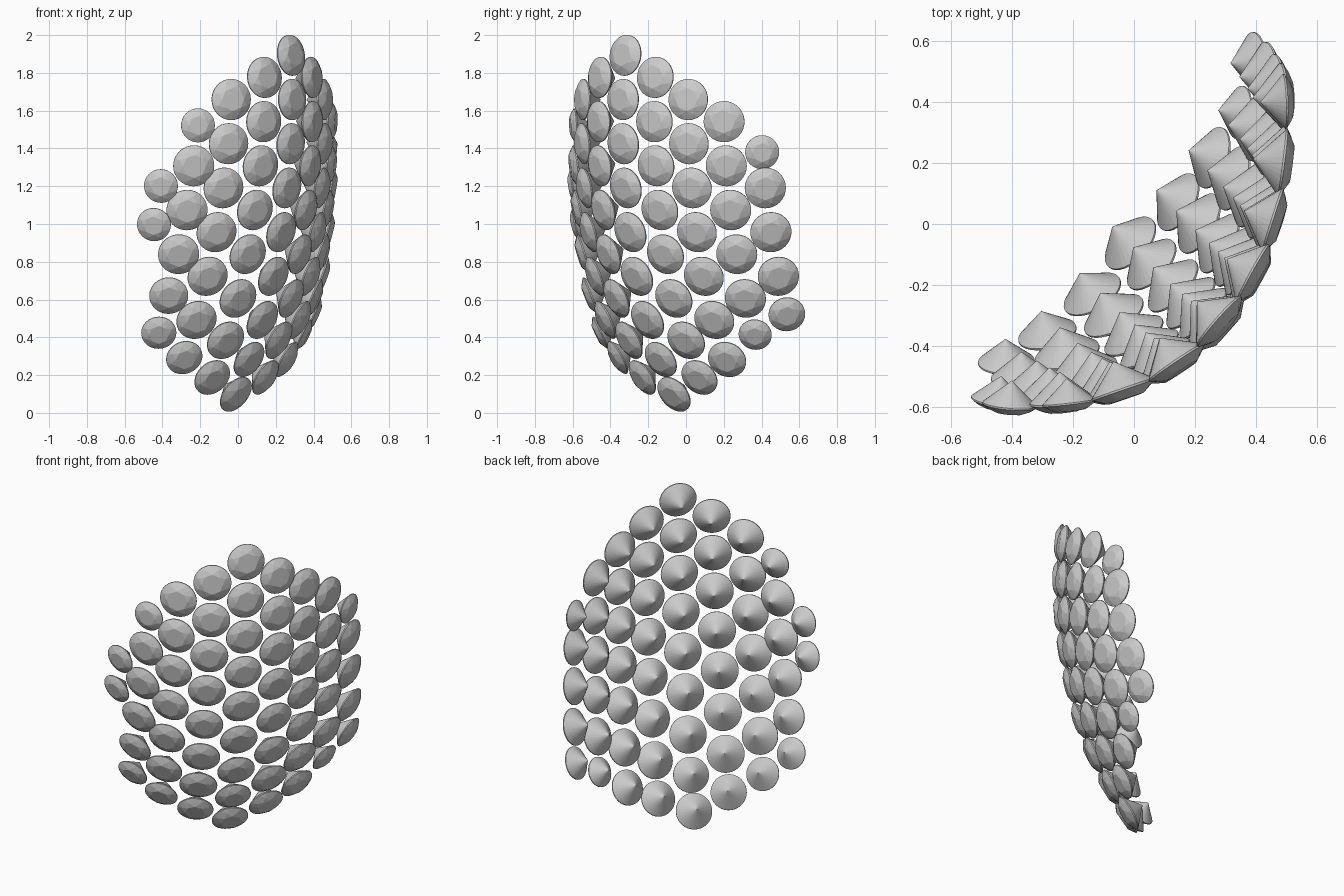
import bpy, bmesh, math
from mathutils import Vector, Matrix

if "Cube" in bpy.data.objects:
    bpy.data.objects.remove(bpy.data.objects["Cube"])

U = Vector((1, -1, 0)).normalized()   # outward direction of the curved patch
V = Vector((1, 1, 0)).normalized()    # sideways direction along the patch


def ring(n, r, z, phase=0.0):
    return [(r * math.cos(2 * math.pi * (i + phase) / n),
             r * math.sin(2 * math.pi * (i + phase) / n), z) for i in range(n)]


# One brilliant-cut stone of radius 1: table, crown facets, girdle, pointed pavilion
def gem_mesh():
    bm = bmesh.new()
    pts = (ring(8, 0.56, 0.29) + ring(8, 0.79, 0.18, 0.5)
           + ring(32, 1.0, 0.03) + ring(32, 1.0, -0.03) + [(0, 0, -0.90)])
    for p in pts:
        bm.verts.new(p)
    bmesh.ops.convex_hull(bm, input=bm.verts[:])
    bmesh.ops.dissolve_limit(bm, angle_limit=0.01, verts=bm.verts[:], edges=bm.edges[:])
    bmesh.ops.recalc_face_normals(bm, faces=bm.faces[:])
    me = bpy.data.meshes.new("gem")
    bm.to_mesh(me)
    bm.free()
    return me


# Columns: index -> (sideways position, first half-row, last half-row)
columns = {4: (-0.73, 6, 8), 3: (-0.602, 3, 13), 2: (-0.445, 2, 14), 1: (-0.252, 1, 15),
           0: (-0.048, 0, 16), -1: (0.155, 1, 15), -2: (0.335, 2, 14),
           -3: (0.50, 3, 13), -4: (0.65, 4, 12)}
# Smaller border stones: (column, half-row) -> (radius, height shift)
border = {(3, 3): (0.09, -0.02), (3, 11): (0.103, 0.015), (3, 13): (0.093, 0.04),
          (4, 6): (0.09, 0.01), (4, 8): (0.09, 0.04), (-4, 4): (0.09, -0.045),
          (-4, 12): (0.097, 0.03), (-3, 13): (0.088, 0.03), (2, 14): (0.098, 0.01),
          (0, 16): (0.106, 0.0)}

mesh = gem_mesh()
for k, (v0, first, last) in columns.items():
    for n in range(first, last + 1, 2):
        r, dz = border.get((k, n), (0.109 if n < 14 else 0.104, 0.0))
        z = 1.893 - 0.117 * n + 0.0031 * max(0, n - 11) ** 2 + dz
        # position on the doubly curved patch
        v = v0 + (0.02 + 0.013 * k) * (max(z, 0.65) - 0.9)
        w = v + 0.085
        bend = (0.62 + 0.1 * z) * (0.93 if w > 0.1 else 0.97)
        bulge = 0.02 * math.exp(-((z - 0.6) / 0.35) ** 2)
        u = 0.44 - 0.175 * (z - 1.62) ** 2 + bulge - bend * w * w
        # outward direction
        yaw = (1.15 if w > 0 else 1.4) * w
        pitch = math.atan(0.40 * (z - 1.62))
        normal = (U * math.cos(yaw) + V * math.sin(yaw)) * math.cos(pitch)
        normal.z = math.sin(pitch)
        ob = bpy.data.objects.new(f"gem_column{k + 4}_row{n}", mesh)
        bpy.context.collection.objects.link(ob)
        ob.matrix_world = (Matrix.Translation(U * u + V * v + Vector((0, 0, z)))
                           @ normal.to_track_quat('Z', 'Y').to_matrix().to_4x4()
                           @ Matrix.Scale(r, 4))
